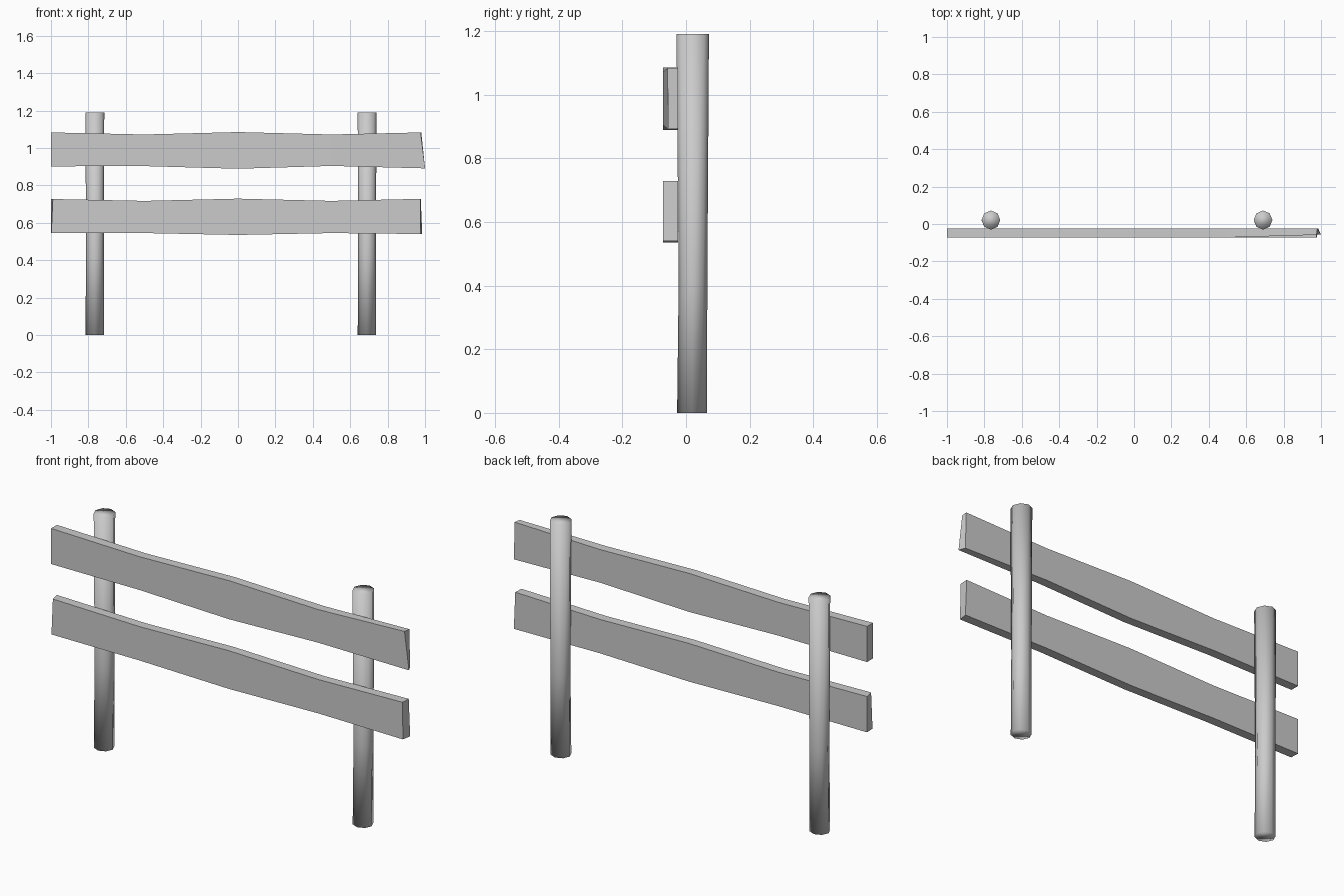
import bpy, bmesh
from math import cos, sin, pi

if "Cube" in bpy.data.objects:
    bpy.data.objects.remove(bpy.data.objects["Cube"])

FRONT, BACK = -0.072, -0.025


def make_object(name, bm, smooth):
    bmesh.ops.recalc_face_normals(bm, faces=bm.faces)
    mesh = bpy.data.meshes.new(name)
    bm.to_mesh(mesh)
    bm.free()
    for p in mesh.polygons:
        p.use_smooth = smooth
    obj = bpy.data.objects.new(name, mesh)
    bpy.context.collection.objects.link(obj)
    return obj


def loft(name, rings, smooth=False):
    """Skin a list of closed rings and cap both ends."""
    bm = bmesh.new()
    vs = [[bm.verts.new(p) for p in ring] for ring in rings]
    n = len(vs[0])
    for a, b in zip(vs, vs[1:]):
        for i in range(n):
            j = (i + 1) % n
            bm.faces.new((a[i], a[j], b[j], b[i]))
    bm.faces.new(vs[0][::-1])
    bm.faces.new(vs[-1])
    return make_object(name, bm, smooth)


def section(x, top, bottom):
    return [(x, FRONT, bottom), (x, BACK, bottom), (x, BACK, top), (x, FRONT, top)]


def rail(name, profile, left_end, right_end):
    rings = [left_end] + [section(*p) for p in profile] + [right_end]
    return loft(name, rings)


def post(name, cx):
    # (height, y centre, y radius, x centre shift, x radius)
    levels = [(0, 0.019, 0.047, -0.001, 0.049),
              (0.42, 0.022, 0.045, 0.0, 0.048),
              (1.19, 0.021, 0.051, 0.0, 0.05)]
    rings = [[(cx + dx + rx * cos(i * pi / 4), cy + ry * sin(i * pi / 4), z)
              for i in range(8)] for z, cy, ry, dx, rx in levels]
    return loft(name, rings, smooth=True)


# Round posts
post("left_post", -0.765)
post("right_post", 0.69)

# Upper rail with a skewed right end
rail("upper_rail",
     [(-0.5, 1.072, 0.903), (0, 1.085, 0.889), (0.5, 1.072, 0.904)],
     section(-1.0, 1.083, 0.902),
     [(1.0, -0.056, 0.891), (0.985, BACK, 0.893),
      (0.98, BACK, 1.083), (0.976, -0.058, 1.083)])

# Lower rail with slightly uneven ends
rail("lower_rail",
     [(-0.5, 0.717, 0.545), (0, 0.729, 0.535), (0.5, 0.717, 0.545)],
     [(-0.998, FRONT, 0.545), (-1.0, BACK, 0.545),
      (-1.0, BACK, 0.727), (-0.99, FRONT, 0.727)],
     [(0.977, FRONT, 0.54), (0.985, BACK, 0.54),
      (0.977, BACK, 0.728), (0.975, FRONT, 0.728)])
